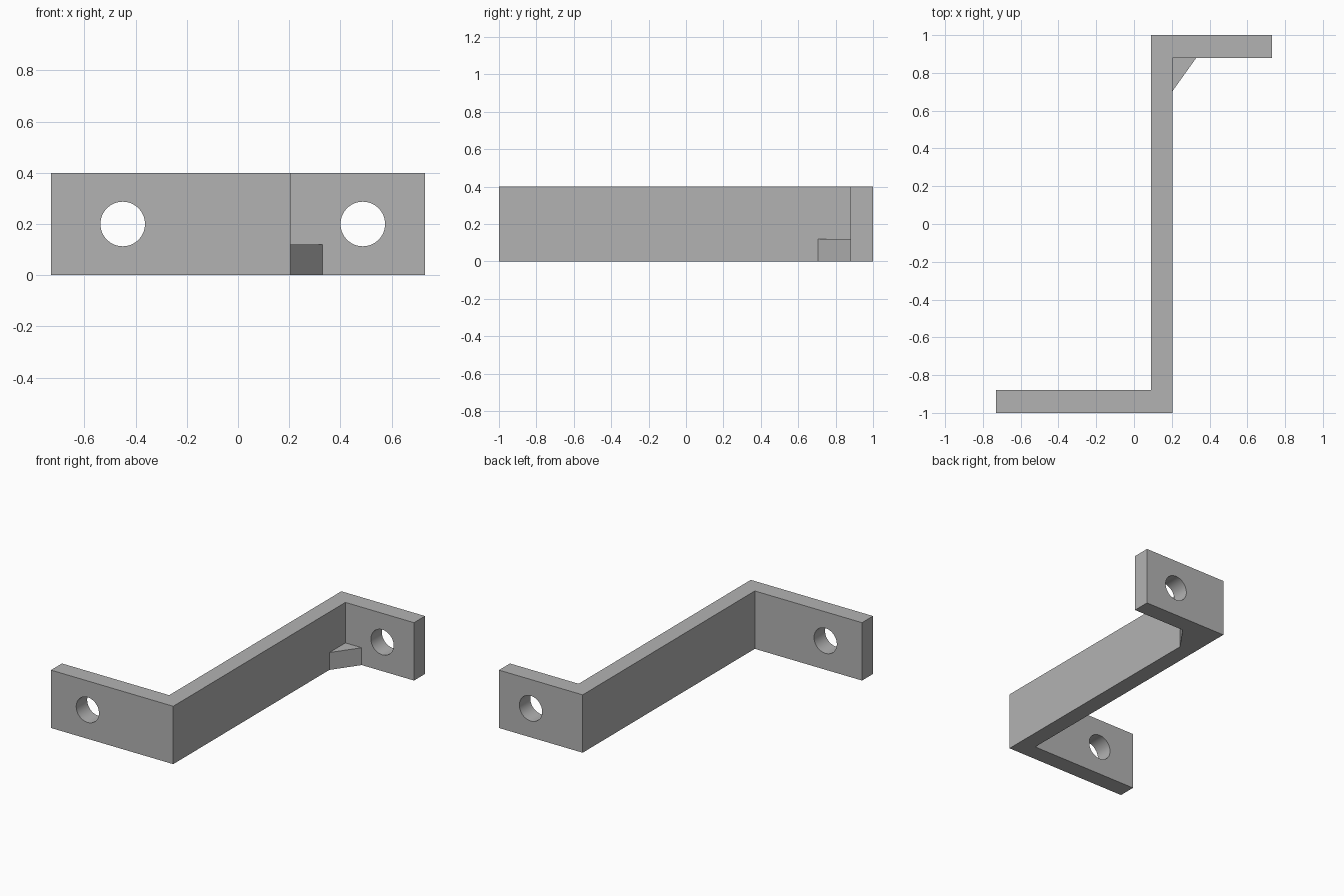
import bpy
import bmesh
import math

HEIGHT = 0.4

cube = bpy.data.objects.get("Cube")
if cube:
    bpy.data.objects.remove(cube, do_unlink=True)

grey = bpy.data.materials.new("plain_grey")
grey.use_nodes = True
colour = (0.45, 0.45, 0.45, 1)
grey.diffuse_color = colour
grey.node_tree.nodes["Principled BSDF"].inputs["Base Color"].default_value = colour


def extrude_outline(name, outline, height):
    """Raise a plan outline from the ground into a solid."""
    bm = bmesh.new()
    face = bm.faces.new([bm.verts.new((x, y, 0)) for x, y in outline])
    top = bmesh.ops.extrude_face_region(bm, geom=[face])["geom"]
    verts = [v for v in top if isinstance(v, bmesh.types.BMVert)]
    bmesh.ops.translate(bm, verts=verts, vec=(0, 0, height))
    bmesh.ops.recalc_face_normals(bm, faces=bm.faces)
    mesh = bpy.data.meshes.new(name)
    bm.to_mesh(mesh)
    bm.free()
    obj = bpy.data.objects.new(name, mesh)
    bpy.context.collection.objects.link(obj)
    mesh.materials.append(grey)
    return obj


# Z-shaped bracket: two flanges joined by a long web
bracket = extrude_outline("bracket", [
    (-0.73, -1), (0.205, -1), (0.205, 0.88), (0.73, 0.88),
    (0.73, 1), (0.09, 1), (0.09, -0.88), (-0.73, -0.88)], HEIGHT)

# Round bolt hole through each flange
for name, x, y in (("front_hole_cutter", -0.45, -0.94), ("back_hole_cutter", 0.487, 0.94)):
    bpy.ops.mesh.primitive_cylinder_add(
        vertices=64, radius=0.087, depth=0.3,
        location=(x, y, HEIGHT / 2), rotation=(math.pi / 2, 0, 0))
    cutter = bpy.context.object
    cutter.name = name
    cutter.data.materials.append(grey)
    cutter.hide_render = True
    cutter.hide_set(True)
    cut = bracket.modifiers.new(name, "BOOLEAN")
    cut.operation = "DIFFERENCE"
    cut.solver = "EXACT"
    cut.object = cutter

# Apply the cuts and remove the cutters
bpy.ops.object.select_all(action="DESELECT")
bpy.context.view_layer.objects.active = bracket
bracket.select_set(True)
for cut in list(bracket.modifiers):
    cutter = cut.object
    bpy.ops.object.modifier_apply(modifier=cut.name)
    bpy.data.objects.remove(cutter, do_unlink=True)
bpy.ops.object.shade_smooth_by_angle(angle=math.radians(30))

# Low wedge bracing the inner back corner
extrude_outline("corner_gusset", [(0.205, 0.705), (0.33, 0.88), (0.205, 0.88)], 0.12)
